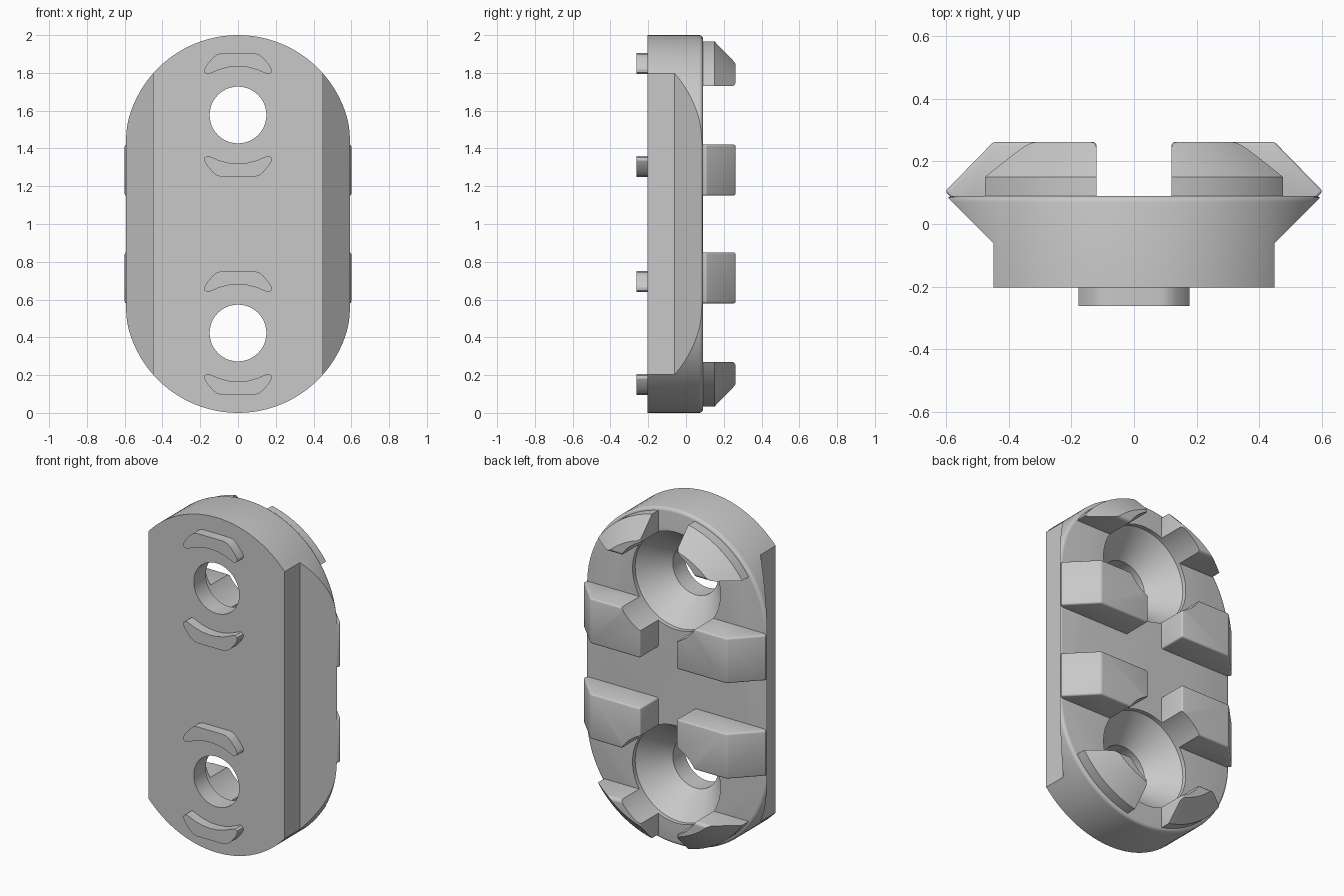
import bpy, bmesh, math
from mathutils import Vector

if "Cube" in bpy.data.objects:
    bpy.data.objects.remove(bpy.data.objects["Cube"], do_unlink=True)

MID_Z = 1.0      # every part is modelled around the middle of the plate
HOLE_Z = 0.577   # bolt hole distance from the middle
GREY = (0.58, 0.58, 0.58, 1)

metal = bpy.data.materials.new("grey_metal")
metal.use_nodes = True
metal.diffuse_color = GREY
metal.node_tree.nodes["Principled BSDF"].inputs["Base Color"].default_value = GREY


def add_object(name, bm):
    bmesh.ops.recalc_face_normals(bm, faces=bm.faces)
    mesh = bpy.data.meshes.new(name)
    bm.to_mesh(mesh)
    bm.free()
    mesh.materials.append(metal)
    obj = bpy.data.objects.new(name, mesh)
    obj.location.z = MID_Z
    bpy.context.collection.objects.link(obj)
    return obj


def prism(name, points, start, sweep, bevel=0.0):
    """Extrude a closed outline; start maps a 2D point into space."""
    bm = bmesh.new()
    face = bm.faces.new([bm.verts.new(start(a, b)) for a, b in points])
    out = bmesh.ops.extrude_face_region(bm, geom=[face])
    moved = [g for g in out["geom"] if isinstance(g, bmesh.types.BMVert)]
    bmesh.ops.translate(bm, verts=moved, vec=Vector(sweep))
    # Rebuild the closed skin so that both caps are kept exactly once
    bmesh.ops.recalc_face_normals(bm, faces=bm.faces)
    if bevel:
        bmesh.ops.bevel(bm, geom=bm.edges[:], offset=bevel, segments=3,
                        profile=0.5, affect="EDGES")
    return add_object(name, bm)


def stadium(half, n=48):
    """Unit direction and height shift for each point round a stadium."""
    for side, shift in ((0, half), (1, -half)):
        for i in range(n + 1 if half else n):
            a = math.pi * (i / n + side)
            yield math.cos(a), math.sin(a), shift


def loft(name, rings, half=0.0, z=0.0):
    """Stack (radius, y) stadium rings; half = 0 gives a turned shape."""
    bm = bmesh.new()
    loops = [[bm.verts.new((r * c, y, z + shift + r * s)) for c, s, shift in stadium(half)]
             for r, y in rings]
    for lo, hi in zip(loops, loops[1:]):
        for i in range(len(lo)):
            j = (i + 1) % len(lo)
            bm.faces.new((lo[i], lo[j], hi[j], hi[i]))
    bm.faces.new(loops[0])
    bm.faces.new(loops[-1])
    return add_object(name, bm)


def boolean(obj, cutter, operation):
    cutter.hide_render = True
    mod = obj.modifiers.new(operation.lower(), "BOOLEAN")
    mod.object, mod.operation, mod.solver = cutter, operation, "EXACT"


def mirror(obj):
    mod = obj.modifiers.new("mirror", "MIRROR")
    mod.use_axis = (True, False, True)
    mod.use_mirror_merge = False


def finish(obj):
    """Apply the modifiers and smooth the round faces."""
    bpy.context.view_layer.update()
    graph = bpy.context.evaluated_depsgraph_get()
    applied = bpy.data.meshes.new_from_object(obj.evaluated_get(graph))
    obj.modifiers.clear()
    obj.data = applied
    bpy.ops.object.select_all(action="DESELECT")
    obj.select_set(True)
    bpy.context.view_layer.objects.active = obj
    bpy.ops.object.shade_smooth_by_angle(angle=math.radians(32))


# Countersunk hole cutters
hole_rings = [(0.15, -0.5), (0.15, -0.09), (0.29, 0.065), (0.29, 0.5)]
hole_top = loft("hole_cutter_top", hole_rings, z=HOLE_Z)
hole_bottom = loft("hole_cutter_bottom", hole_rings, z=-HOLE_Z)

# Plate with rounded ends, a filleted back rim and undercut sides
rail_half = [(0.45, -0.4), (0.45, -0.06), (0.75, 0.24)]
rail_outline = rail_half + [(-x, y) for x, y in reversed(rail_half)]
rail_cutter = prism("rail_cutter", rail_outline, lambda x, y: (x, y, -1.2), (0, 0, 2.4))
rim = [(0.58 + 0.02 * math.cos(a), 0.07 + 0.02 * math.sin(a))
       for a in (math.pi / 2 * i / 4 for i in range(5))]
plate = loft("plate", [(0.6, -0.203)] + rim, half=0.4)
boolean(plate, rail_cutter, "INTERSECT")
boolean(plate, hole_top, "DIFFERENCE")
boolean(plate, hole_bottom, "DIFFERENCE")
finish(plate)

# Middle lugs
lug_outline = [(0.12, 0.04), (0.54, 0.04), (0.604, 0.104), (0.45, 0.262), (0.12, 0.262)]
middle_lugs = prism("middle_lugs", lug_outline, lambda x, y: (x, y, 0.15), (0, 0, 0.27), 0.01)
boolean(middle_lugs, hole_top, "DIFFERENCE")
mirror(middle_lugs)
finish(middle_lugs)

# End lugs: soft-edged blocks trimmed by the rounded, chamfered plate end
block_outline = [(0.12, 0.03), (0.9, 0.03), (0.9, 0.262), (0.12, 0.262)]
end_lugs = prism("end_lugs", block_outline, lambda x, y: (x, y, 0.73), (0, 0, 0.6), 0.018)
end_trim = loft("end_trim_cutter", [(0.58, -0.1), (0.58, 0.15), (0.38, 0.35)], half=0.4)
boolean(end_lugs, end_trim, "INTERSECT")
boolean(end_lugs, hole_top, "DIFFERENCE")
mirror(end_lugs)
finish(end_lugs)

# Curved locating pegs above and below each hole
peg_half = [(0.085, 0.327), (0.11, 0.322), (0.135, 0.302), (0.168, 0.262), (0.178, 0.242),
            (0.176, 0.226), (0.163, 0.217), (0.15, 0.219), (0.1, 0.24), (0.05, 0.253)]
peg_outline = peg_half + [(0, 0.257)] + [(-x, z) for x, z in reversed(peg_half)]
for where, centre in (("top", HOLE_Z), ("bottom", -HOLE_Z)):
    for end, flip in (("upper", 1), ("lower", -1)):
        peg = prism(f"{where}_{end}_peg", peg_outline,
                    lambda x, z: (x, -0.262, centre + flip * z), (0, 0.07, 0))
        finish(peg)

# Remove the cutters
for cutter in (hole_top, hole_bottom, rail_cutter, end_trim):
    bpy.data.objects.remove(cutter, do_unlink=True)
